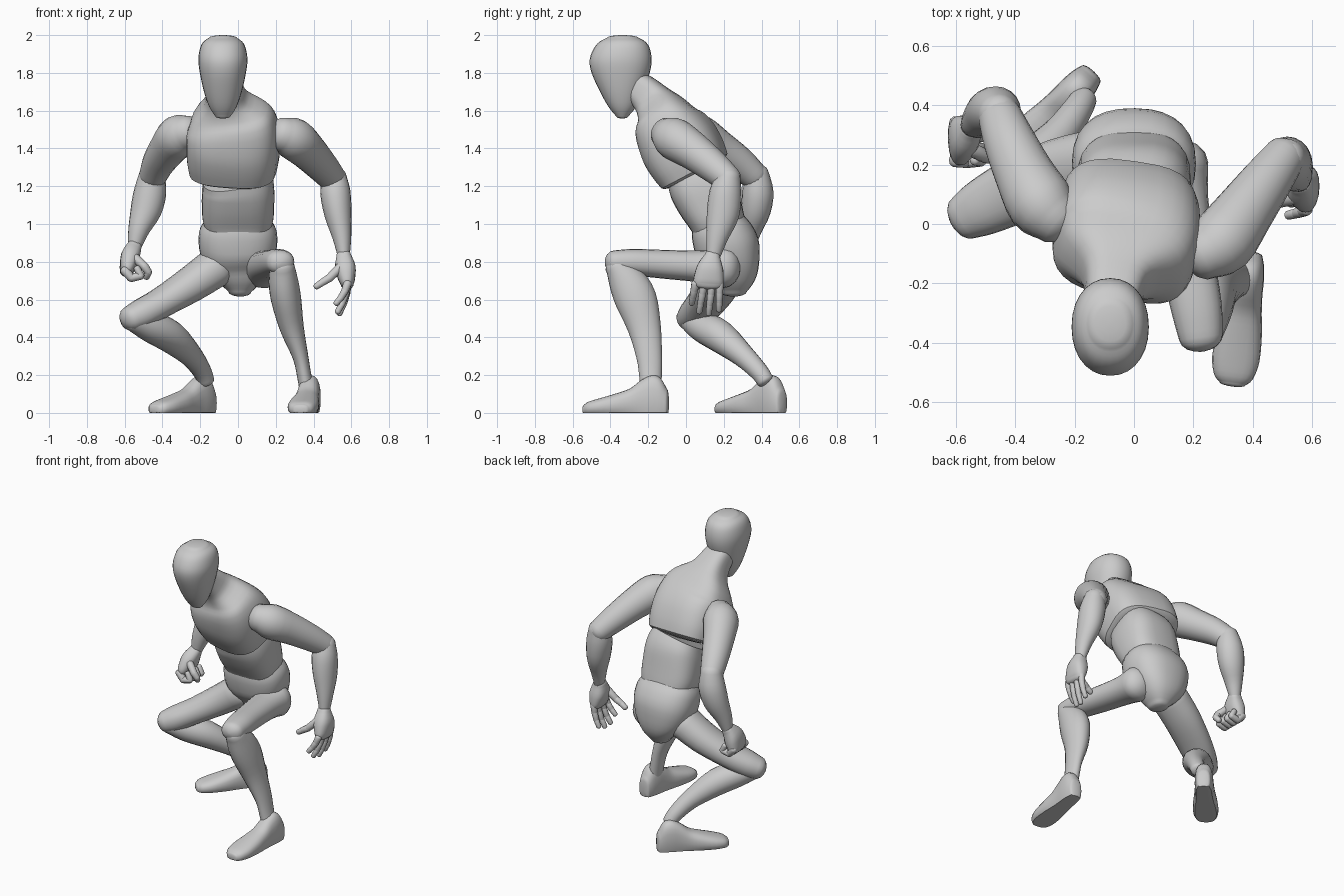
import bpy, bmesh, math
from mathutils import Vector


def catmull(a, b, c, d, t):
    return [0.5 * (2*q + (r-p)*t + (2*p-5*q+4*r-s)*t*t + (3*q-p-3*r+s)*t**3)
            for p, q, r, s in zip(a, b, c, d)]


def skin(bm, rows, side, n=20, power=2.0, caps=(0.8, 0.8), sub=3, axis=None):
    """Skin oval sections (x, y, z, half width, half depth) along a path."""
    rows = [list(r) if len(r) == 5 else list(r) + [r[3]] for r in rows]
    ext = [rows[0]] + rows + [rows[-1]]
    path = [catmull(*ext[i:i+4], k/sub) for i in range(len(rows)-1) for k in range(sub)]
    path.append(rows[-1])
    pos = [Vector(p[:3]) for p in path]
    sec = []
    for i, p in enumerate(path):
        t = Vector(axis) if axis else pos[min(i+1, len(pos)-1)] - pos[max(i-1, 0)]
        sec.append((pos[i], t.normalized(), p[3], p[4]))

    def dome(s, sign, h):
        c, t, a, b = s
        return [(c + t*sign*h*min(a, b)*math.sin(q), t, a*math.cos(q), b*math.cos(q))
                for q in (0.4, 0.8, 1.2, 1.5)]
    if caps[0]:
        sec = dome(sec[0], -1, caps[0])[::-1] + sec
    if caps[1]:
        sec = sec + dome(sec[-1], 1, caps[1])
    rings = []
    for c, t, a, b in sec:
        d = t.cross(Vector(side)).normalized()
        s = d.cross(t)
        ring = []
        for k in range(n):
            q = 2*math.pi*k/n
            u, v = math.cos(q), math.sin(q)
            u = math.copysign(abs(u)**(2/power), u)
            v = math.copysign(abs(v)**(2/power), v)
            ring.append(bm.verts.new(c + s*a*u + d*b*v))
        rings.append(ring)
    for r0, r1 in zip(rings, rings[1:]):
        for k in range(n):
            bm.faces.new((r0[k], r0[(k+1) % n], r1[(k+1) % n], r1[k]))
    bm.faces.new(rings[0][::-1])
    bm.faces.new(rings[-1])


def finish(name, bm, floor=False):
    if floor:
        for v in bm.verts:
            v.co.z = max(v.co.z, 0)
    bmesh.ops.recalc_face_normals(bm, faces=bm.faces)
    me = bpy.data.meshes.new(name)
    bm.to_mesh(me)
    bm.free()
    ob = bpy.data.objects.new(name, me)
    bpy.context.collection.objects.link(ob)
    bpy.ops.object.select_all(action='DESELECT')
    ob.select_set(True)
    bpy.context.view_layer.objects.active = ob
    bpy.ops.object.shade_smooth_by_angle(angle=math.radians(40))
    return ob


def part(name, rows, side=(1, 0, 0), floor=False, **kw):
    bm = bmesh.new()
    skin(bm, rows, side, **kw)
    return finish(name, bm, floor)


def finger(name, pts, r):
    """Jointed finger: one rounded segment between each pair of points."""
    bm = bmesh.new()
    for i, (a, b) in enumerate(zip(pts, pts[1:])):
        q = r*(1 - 0.1*i)
        skin(bm, [(*a, q), (*b, q*0.9)], (0.3, 1, 0.2), n=10, sub=2)
    finish(name, bm)


def foot(name, heel, toe):
    h, t = Vector((*heel, 0)), Vector((*toe, 0))
    # fraction of length, height, half width
    prof = [(0.03, 0.13, 0.042), (0.1, 0.185, 0.052), (0.2, 0.2, 0.058), (0.32, 0.175, 0.06),
            (0.45, 0.13, 0.066), (0.6, 0.105, 0.076), (0.8, 0.078, 0.08), (0.93, 0.06, 0.066),
            (0.98, 0.045, 0.045)]
    rows = []
    for f, height, w in prof:
        c = h.lerp(t, f)
        rows.append((c.x, c.y, height*0.4, w, height*0.6))
    d = (t - h).normalized()
    part(name, rows, side=(-d.y, d.x, 0), axis=d, power=2.5, floor=True, caps=(0.3, 0.4))


# Head: horizontal sections (z, front y, back y, half width)
head = [(1.57, -0.37, -0.305, 0.04), (1.62, -0.41, -0.265, 0.072), (1.7, -0.455, -0.23, 0.1),
        (1.8, -0.5, -0.192, 0.122), (1.87, -0.51, -0.182, 0.13), (1.93, -0.488, -0.192, 0.121),
        (1.965, -0.458, -0.215, 0.103), (1.985, -0.42, -0.25, 0.075)]
part("head", [(-0.08, (f+b)/2, z, w, (b-f)/2) for z, f, b, w in head],
     n=28, axis=(0, 0, 1), power=2.15, caps=(0.35, 0.2))

# Torso, leaning forward and slightly turned
part("chest_and_neck", [(-0.025, 0.045, 1.28, 0.228, 0.19), (-0.025, 0.01, 1.345, 0.24, 0.203),
                        (-0.025, -0.04, 1.43, 0.244, 0.205), (-0.03, -0.09, 1.515, 0.238, 0.18),
                        (-0.045, -0.125, 1.585, 0.205, 0.137), (-0.06, -0.175, 1.65, 0.12, 0.103),
                        (-0.07, -0.23, 1.705, 0.095, 0.088), (-0.08, -0.29, 1.75, 0.085, 0.075)],
     side=(0.98, -0.18, 0), n=32, power=3, caps=(0.15, 0))
part("abdomen", [(-0.01, 0.06, 1.26, 0.18, 0.17), (0, 0.09, 1.2, 0.19, 0.18),
                 (0, 0.122, 1.12, 0.192, 0.17), (0, 0.16, 1.03, 0.188, 0.15),
                 (0, 0.18, 0.97, 0.17, 0.14)], n=28, power=2.8, caps=(0, 0))
part("pelvis", [(0, 0.17, 1.015, 0.175, 0.14), (0, 0.185, 0.96, 0.205, 0.16),
                (0, 0.22, 0.87, 0.205, 0.172), (0.005, 0.245, 0.78, 0.175, 0.145),
                (0.01, 0.25, 0.7, 0.12, 0.115), (0.01, 0.25, 0.64, 0.06, 0.07)],
     n=28, power=2.4, caps=(0.15, 0.4))

# Legs
part("left_thigh", [(0.14, 0.2, 0.77, 0.11), (0.15, 0.08, 0.775, 0.1, 0.085),
                    (0.18, -0.12, 0.787, 0.092, 0.076), (0.21, -0.28, 0.798, 0.086, 0.07),
                    (0.225, -0.38, 0.798, 0.074, 0.062)], power=2.2)
part("left_shin", [(0.235, -0.365, 0.775, 0.065), (0.24, -0.315, 0.7, 0.078, 0.098),
                   (0.255, -0.265, 0.6, 0.08, 0.11), (0.285, -0.22, 0.45, 0.064, 0.088),
                   (0.33, -0.195, 0.3, 0.042, 0.068), (0.35, -0.188, 0.2, 0.038, 0.06),
                   (0.365, -0.185, 0.12, 0.04, 0.055)])
foot("left_foot", (0.392, -0.09), (0.33, -0.545))
part("right_thigh", [(-0.12, 0.2, 0.77, 0.12, 0.105), (-0.25, 0.17, 0.68, 0.118, 0.094),
                     (-0.4, 0.11, 0.587, 0.11, 0.08), (-0.51, 0.055, 0.525, 0.096, 0.078),
                     (-0.565, 0.025, 0.5, 0.08, 0.068)], side=(0.37, -0.93, 0), power=2.2)
part("right_shin", [(-0.55, 0.025, 0.495, 0.065), (-0.46, 0.09, 0.455, 0.085, 0.082),
                    (-0.36, 0.18, 0.405, 0.09, 0.085), (-0.25, 0.3, 0.305, 0.062),
                    (-0.19, 0.385, 0.22, 0.05), (-0.17, 0.42, 0.17, 0.045)], side=(0.7, -0.7, 0), caps=(0.8, 0.5))
foot("right_foot", (-0.135, 0.515), (-0.445, 0.175))

# Arms
part("left_upper_arm", [(0.235, -0.1, 1.475, 0.09), (0.295, -0.06, 1.45, 0.112),
                        (0.37, 0.04, 1.385, 0.1), (0.45, 0.15, 1.3, 0.085),
                        (0.505, 0.225, 1.235, 0.072)])
part("left_forearm", [(0.51, 0.225, 1.25, 0.065), (0.515, 0.21, 1.17, 0.08, 0.085),
                      (0.53, 0.195, 1.05, 0.072, 0.086), (0.55, 0.165, 0.93, 0.05, 0.058),
                      (0.56, 0.145, 0.83, 0.032, 0.037)])
part("right_upper_arm", [(-0.265, 0.02, 1.485, 0.09), (-0.315, 0.07, 1.465, 0.113),
                         (-0.37, 0.17, 1.4, 0.1), (-0.42, 0.28, 1.325, 0.087),
                         (-0.45, 0.36, 1.255, 0.074)])
part("right_forearm", [(-0.455, 0.37, 1.265, 0.068), (-0.465, 0.38, 1.17, 0.086, 0.083),
                       (-0.488, 0.37, 1.07, 0.082, 0.078), (-0.525, 0.345, 0.97, 0.057),
                       (-0.548, 0.33, 0.88, 0.036)])

# Open hand, fingers spread downward
part("left_palm", [(0.56, 0.14, 0.83, 0.042, 0.04), (0.568, 0.128, 0.77, 0.07, 0.055),
                   (0.576, 0.12, 0.705, 0.08, 0.044), (0.578, 0.118, 0.68, 0.078, 0.034)],
     side=(0, 1, 0), power=2.5)
tips = [(0.05, 0.03, 0.58), (0.095, 0.07, 0.535), (0.138, 0.12, 0.525), (0.178, 0.175, 0.545)]
for i, (y0, y1, z1) in enumerate(tips):
    a, b = Vector((0.58, y0, 0.685)), Vector((0.52 + 0.008*i, y1, z1))
    m = a.lerp(b, 0.35) + Vector((0.008, 0, 0))
    n = a.lerp(b, 0.7) + Vector((0.008, 0, 0))
    finger(f"left_finger_{i+1}", [a, m, n, b], 0.022)
finger("left_thumb", [(0.54, 0.09, 0.77), (0.485, 0.075, 0.715), (0.445, 0.07, 0.69), (0.415, 0.07, 0.67)], 0.025)

# Closed hand, fingers curled inward
part("right_palm", [(-0.55, 0.325, 0.88, 0.042, 0.04), (-0.57, 0.3, 0.83, 0.07, 0.05),
                    (-0.585, 0.28, 0.77, 0.082, 0.042), (-0.592, 0.275, 0.75, 0.078, 0.034)],
     side=(0, 1, 0), power=2.5)
for i in range(4):
    y = 0.215 + 0.041*i
    finger(f"right_finger_{i+1}", [(-0.6, y, 0.755), (-0.565, y-0.005, 0.715),
                                   (-0.515, y-0.002, 0.725), (-0.535, y, 0.765)], 0.025)
finger("right_thumb", [(-0.545, 0.25, 0.82), (-0.495, 0.225, 0.775), (-0.475, 0.23, 0.745), (-0.485, 0.25, 0.72)], 0.025)
